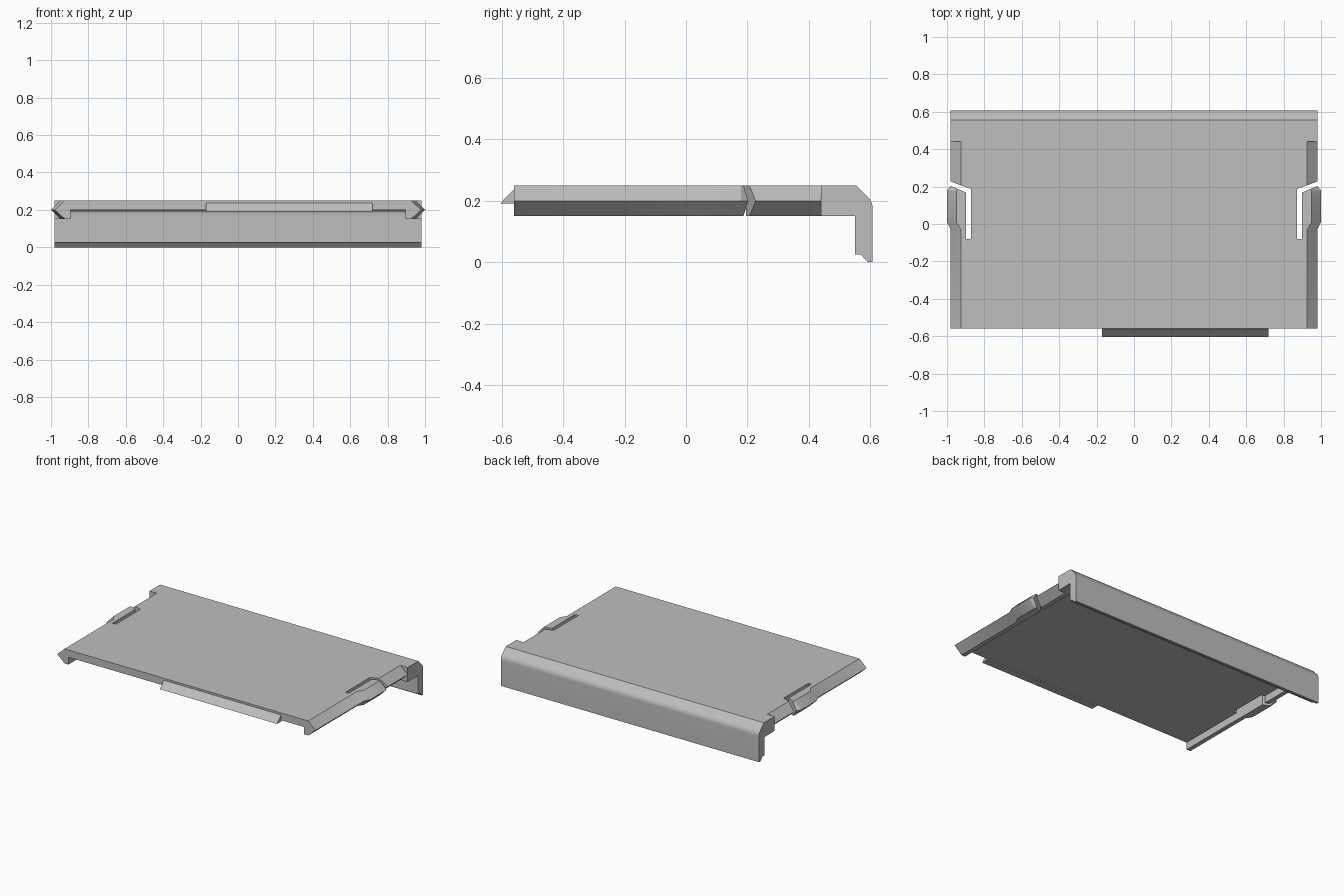
import bpy, bmesh, math

if "Cube" in bpy.data.objects:
    bpy.data.objects.remove(bpy.data.objects["Cube"])

# One plain grey plastic
grey = bpy.data.materials.new("grey_plastic")
grey.use_nodes = True
colour = (0.52, 0.52, 0.52, 1)
grey.diffuse_color = colour
grey.node_tree.nodes["Principled BSDF"].inputs["Base Color"].default_value = colour


def loft(name, sections):
    """Skin a list of matching closed 3D outlines and cap both ends."""
    bm = bmesh.new()
    rings = [[bm.verts.new(p) for p in s] for s in sections]
    n = len(rings[0])
    for a, b in zip(rings, rings[1:]):
        for i in range(n):
            j = (i + 1) % n
            bm.faces.new((a[i], a[j], b[j], b[i]))
    bm.faces.new(rings[0])
    bm.faces.new(rings[-1])
    bmesh.ops.recalc_face_normals(bm, faces=bm.faces)
    mesh = bpy.data.meshes.new(name)
    bm.to_mesh(mesh)
    bm.free()
    mesh.materials.append(grey)
    ob = bpy.data.objects.new(name, mesh)
    bpy.context.collection.objects.link(ob)
    return ob


def along_x(name, profile, x0, x1):
    return loft(name, [[(x, y, z) for y, z in profile] for x in (x0, x1)])


def combine(target, other, operation):
    """Apply a boolean, then discard the second object."""
    mod = target.modifiers.new(operation, 'BOOLEAN')
    mod.object, mod.operation, mod.solver = other, operation, 'EXACT'
    bpy.context.view_layer.objects.active = target
    bpy.ops.object.modifier_apply(modifier=mod.name)
    bpy.data.objects.remove(other)


def arc(cy, cz, r, start, end, steps=6):
    angles = [math.radians(start + (end - start) * i / steps) for i in range(steps + 1)]
    return [(cy + r * math.cos(a), cz + r * math.sin(a)) for a in angles]


# Plate with bevelled side rails; the rails bulge outward at the latches
def plate_section(y, bulge):
    half = [(0.925 + bulge, 0.25), (0.98 + bulge * 0.8, 0.2),
            (0.925 + bulge, 0.15), (0.895, 0.15), (0.895, 0.2)]
    outline = half + [(-x, z) for x, z in reversed(half)]
    return [(x, y, z) for x, z in outline]


stations = [(-0.56, 0), (-0.03, 0), (0.01, 0.025), (0.18, 0.025), (0.203, 0), (0.44, 0)]
cover = loft("cover_plate", [plate_section(y, b) for y, b in stations])

# Back lip with a sloped, rounded shoulder and a filleted inside corner
lip_profile = ([(0.44, 0.25), (0.555, 0.25)] + arc(0.558, 0.176, 0.05, 45, 0)
               + [(0.608, 0), (0.592, 0), (0.57, 0.025), (0.55, 0.025)]
               + arc(0.53, 0.18, 0.02, 0, 90) + [(0.44, 0.2)])
combine(cover, along_x("back_lip", lip_profile, -0.98, 0.98), 'UNION')

for side in (-1, 1):
    # Solid corner block under each end of the lip
    block = [(0.44, 0.15), (0.56, 0.15), (0.56, 0.21), (0.44, 0.21)]
    combine(cover, along_x("corner_block", block, side * 0.895, side * 0.98), 'UNION')
    # Bent slot that frees each latch
    slot = [(0.872, -0.08), (0.897, -0.08), (0.897, 0.168), (1.05, 0.232),
            (1.05, 0.253), (0.872, 0.187)]
    cutter = loft("slot_cutter", [[(side * x, y, z) for x, y in slot] for z in (0.05, 0.35)])
    combine(cover, cutter, 'DIFFERENCE')

# Merge the flat faces left by the booleans
bm = bmesh.new()
bm.from_mesh(cover.data)
bmesh.ops.remove_doubles(bm, verts=bm.verts, dist=0.0001)
bmesh.ops.dissolve_limit(bm, angle_limit=math.radians(0.5), verts=bm.verts, edges=bm.edges)
bm.to_mesh(cover.data)
bm.free()

# Off-centre wedge tab on the front edge
tab = along_x("front_tab", [(-0.605, 0.192), (-0.562, 0.237), (-0.555, 0.237),
                            (-0.555, 0.192)], -0.17, 0.72)

for ob in (cover, tab):
    bpy.ops.object.select_all(action='DESELECT')
    ob.select_set(True)
    bpy.context.view_layer.objects.active = ob
    bpy.ops.object.shade_smooth_by_angle(angle=math.radians(25))
